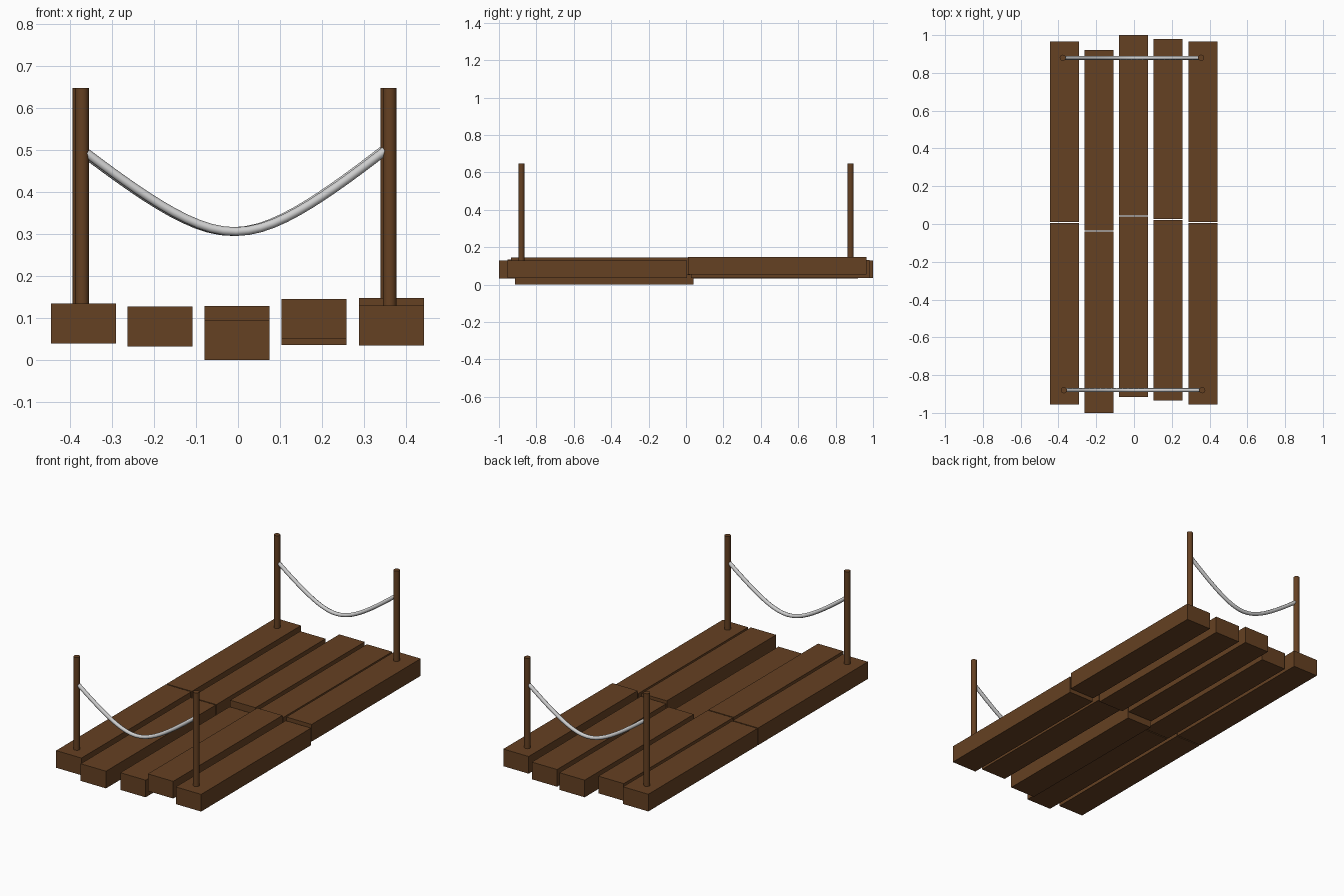
import bpy, math

if "Cube" in bpy.data.objects:
    bpy.data.objects.remove(bpy.data.objects["Cube"])

def material(name, rgb):
    m = bpy.data.materials.new(name)
    m.diffuse_color = (*rgb, 1)
    m.use_nodes = True
    m.node_tree.nodes["Principled BSDF"].inputs["Base Color"].default_value = m.diffuse_color
    return m

WOOD = material("brown wood", (0.13, 0.052, 0.016))
ROPE = material("pale grey rope", (0.62, 0.62, 0.62))

def plank(name, x, y0, y1, z):
    bpy.ops.mesh.primitive_cube_add(size=1, location=(x, (y0 + y1) / 2, z + 0.0475))
    o = bpy.context.object
    o.name = name
    o.scale = (0.155, y1 - y0, 0.095)
    o.data.materials.append(WOOD)

def post(name, x, y):
    bottom, top = 0.10, 0.648
    bpy.ops.mesh.primitive_cylinder_add(vertices=12, radius=0.0165, depth=top - bottom,
                                        location=(x, y, (top + bottom) / 2))
    o = bpy.context.object
    o.name = name
    o.data.materials.append(WOOD)
    bpy.ops.object.shade_smooth_by_angle(angle=math.radians(35))

def rope(name, xc, y):
    # sagging curve, nearly straight towards the posts
    cu = bpy.data.curves.new(name, 'CURVE')
    cu.dimensions = '3D'
    cu.bevel_depth = 0.0105
    cu.bevel_resolution = 2
    cu.use_fill_caps = True
    n = 24
    sp = cu.splines.new('POLY')
    sp.points.add(n)
    for i in range(n + 1):
        x = -0.355 + 0.71 * i / n
        z = 0.306 + 0.848 * (math.hypot(x, 0.17) - 0.17) + 0.008 * x
        sp.points[i].co = (xc + x, y, z, 1)
    cu.materials.append(ROPE)
    sp.use_smooth = True
    bpy.context.collection.objects.link(bpy.data.objects.new(name, cu))

# deck: x centre, front end, seam, back end, underside of front and back plank
columns = [
    (-0.3675, -0.955, 0.008, 0.965, 0.040, 0.040),
    (-0.1855, -1.000, -0.038, 0.920, 0.033, 0.033),
    (-0.0025, -0.915, 0.043, 1.000, 0.000, 0.034),
    (0.1805, -0.935, 0.024, 0.980, 0.050, 0.036),
    (0.3655, -0.955, 0.008, 0.965, 0.035, 0.053),
]
for i, (x, y0, ys, y1, zf, zb) in enumerate(columns, 1):
    plank(f"front_plank_{i}", x, y0, ys - 0.003, zf)
    plank(f"back_plank_{i}", x, ys + 0.003, y1, zb)

# posts and ropes at both ends
for side, y, xl, xr in (("front", -0.88, -0.371, 0.361), ("back", 0.88, -0.377, 0.355)):
    post(f"{side}_left_post", xl, y)
    post(f"{side}_right_post", xr, y)
    rope(f"{side}_rope", (xl + xr) / 2, y)
